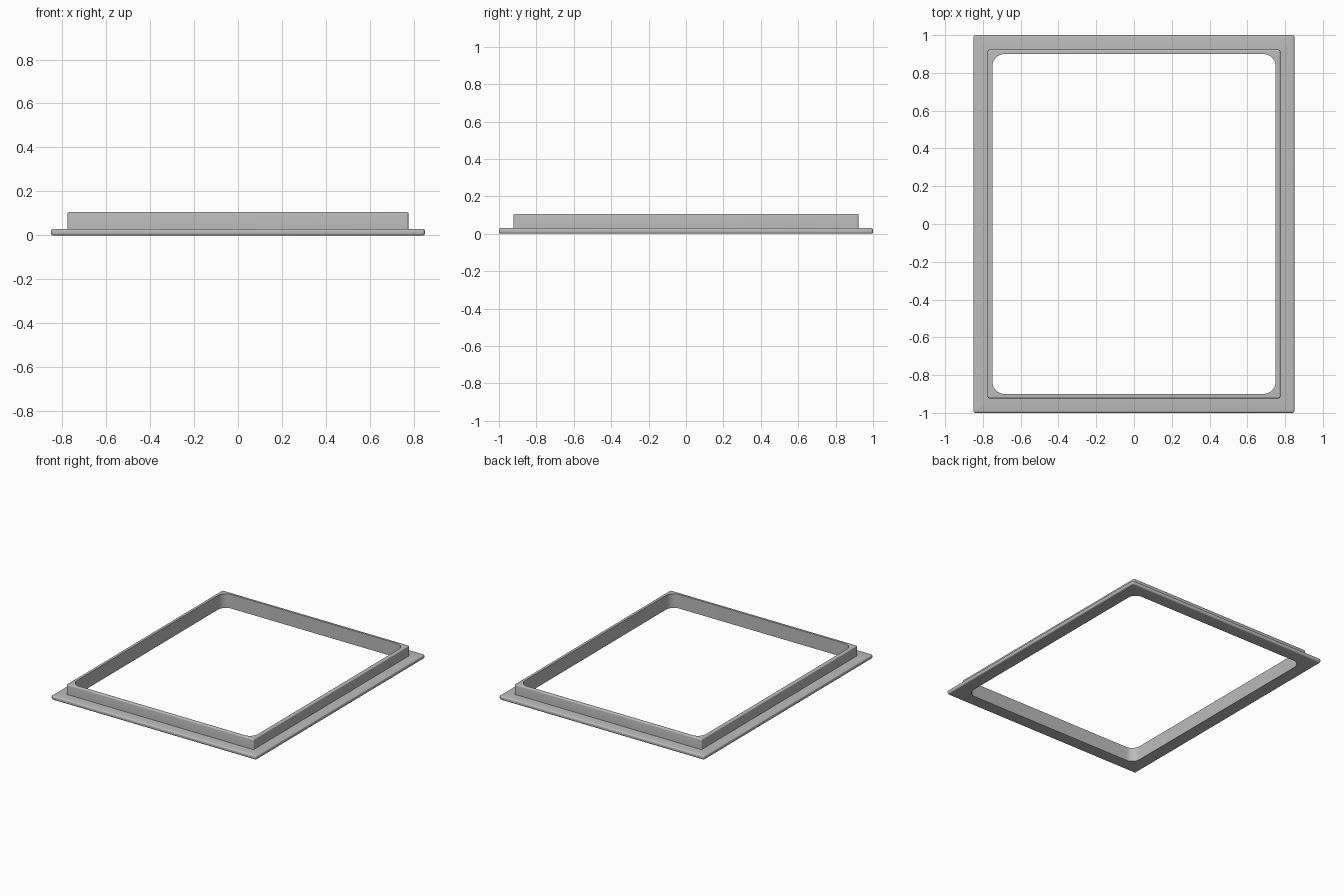
import bpy
import bmesh
from math import cos, sin, pi, radians

cube = bpy.data.objects.get("Cube")
if cube:
    bpy.data.objects.remove(cube)

CORNER_STEPS = 10
BEVEL_STEPS = 4


def make_material(name, rgb):
    mat = bpy.data.materials.new(name)
    mat.use_nodes = True
    color = (*rgb, 1)
    mat.diffuse_color = color
    mat.node_tree.nodes["Principled BSDF"].inputs["Base Color"].default_value = color
    return mat


def rounded_ring(bm, hx, hy, r, z):
    """Loop of vertices around a rounded rectangle."""
    verts = []
    for q, (sx, sy) in enumerate(((1, 1), (-1, 1), (-1, -1), (1, -1))):
        for i in range(CORNER_STEPS + 1):
            a = (q + i / CORNER_STEPS) * pi / 2
            verts.append(bm.verts.new((sx * (hx - r) + r * cos(a),
                                       sy * (hy - r) + r * sin(a), z)))
    return verts


def bevel_rings(hx, hy, corner, z, b, start):
    """Quarter-round edge; start -90 is a lower edge, 0 an upper edge."""
    rings = []
    for i in range(BEVEL_STEPS + 1):
        a = radians(start + 90 * i / BEVEL_STEPS)
        inset = b * (1 - cos(a))
        rings.append((hx - inset, hy - inset, corner + b - inset, z + b * sin(a)))
    return rings


# Cross-section, from the opening's lower edge round to its upper edge
FLANGE_BEVEL, COLLAR_BEVEL = 0.01, 0.008
section = [(0.75, 0.9, 0.065, 0)]
section += bevel_rings(0.85, 1.0, 0.002, FLANGE_BEVEL, FLANGE_BEVEL, -90)
section += bevel_rings(0.85, 1.0, 0.002, 0.03 - FLANGE_BEVEL, FLANGE_BEVEL, 0)
section += [(0.775, 0.923, 0.002 + COLLAR_BEVEL, 0.03)]
section += bevel_rings(0.775, 0.923, 0.002, 0.106 - COLLAR_BEVEL, COLLAR_BEVEL, 0)
section += [(0.75, 0.9, 0.065, 0.106)]

# Flanged frame with a raised collar around a rounded opening
bm = bmesh.new()
rings = [rounded_ring(bm, *s) for s in section]
count = len(rings[0])
for lower, upper in zip(rings, rings[1:] + rings[:1]):
    for i in range(count):
        j = (i + 1) % count
        bm.faces.new((lower[i], lower[j], upper[j], upper[i]))
bmesh.ops.recalc_face_normals(bm, faces=bm.faces)

mesh = bpy.data.meshes.new("flanged_frame")
bm.to_mesh(mesh)
bm.free()
mesh.materials.append(make_material("plain grey", (0.5, 0.5, 0.5)))
frame = bpy.data.objects.new("flanged_frame", mesh)
bpy.context.collection.objects.link(frame)

# Smooth rounded edges, crisp corners
bpy.ops.object.select_all(action='DESELECT')
frame.select_set(True)
bpy.context.view_layer.objects.active = frame
bpy.ops.object.shade_smooth_by_angle(angle=radians(30))
